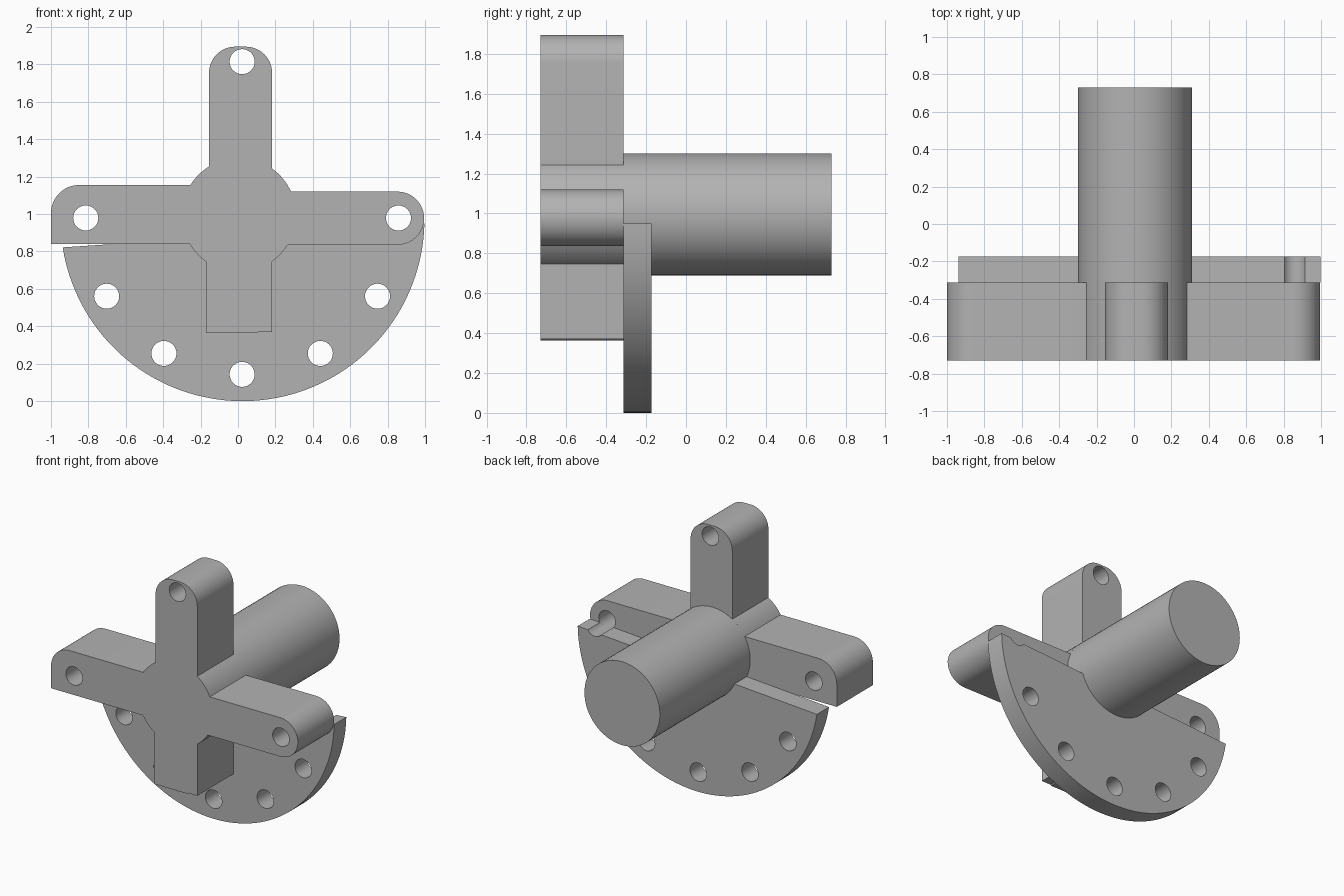
import bpy
import bmesh
from math import sin, cos, asin, acos, pi, radians

cube = bpy.data.objects.get("Cube")
if cube:
    bpy.data.objects.remove(cube, do_unlink=True)

grey = bpy.data.materials.new("plain grey")
grey.use_nodes = True
grey.diffuse_color = (0.45, 0.45, 0.45, 1)
grey.node_tree.nodes["Principled BSDF"].inputs["Base Color"].default_value = (0.45, 0.45, 0.45, 1)

FRONT, MID, PLATE_BACK, BACK = -0.73, -0.313, -0.173, 0.73
HUB_X, HUB_Z, HUB_R = 0.005, 0.995, 0.305


def arc(cx, cz, r, start, end, steps=16):
    """Points on an arc in the x-z plane, angles in radians."""
    angles = [start + (end - start) * i / steps for i in range(steps + 1)]
    return [(cx + r * cos(a), cz + r * sin(a)) for a in angles]


def add_prism(bm, outline, y0, y1):
    """Extrude an x-z outline from y0 to y1."""
    verts = [bm.verts.new((x, y0, z)) for x, z in outline]
    face = bm.faces.new(verts)
    result = bmesh.ops.extrude_face_region(bm, geom=[face])
    moved = [v for v in result["geom"] if isinstance(v, bmesh.types.BMVert)]
    bmesh.ops.translate(bm, verts=moved, vec=(0, y1 - y0, 0))


def make_part(name, prisms):
    bm = bmesh.new()
    for outline, y0, y1 in prisms:
        add_prism(bm, outline, y0, y1)
    bmesh.ops.recalc_face_normals(bm, faces=bm.faces)
    mesh = bpy.data.meshes.new(name)
    bm.to_mesh(mesh)
    bm.free()
    mesh.materials.append(grey)
    obj = bpy.data.objects.new(name, mesh)
    bpy.context.collection.objects.link(obj)
    return obj


def select_only(obj):
    bpy.ops.object.select_all(action="DESELECT")
    obj.select_set(True)
    bpy.context.view_layer.objects.active = obj


def hub_arc(start, end):
    return arc(HUB_X, HUB_Z, HUB_R, start, end, 8)


def rise(z):
    return asin((z - HUB_Z) / HUB_R)


def run(x):
    return acos((x - HUB_X) / HUB_R)


# Cross: four arms joined by the round hub, outlined anticlockwise
cross_outline = (
    arc(0.853, 0.978, 0.142, -pi / 2, pi / 2, 28)
    + hub_arc(rise(1.12), run(0.182))
    + arc(0.042, 1.755, 0.14, 0, pi / 2)
    + arc(-0.015, 1.755, 0.14, pi / 2, pi)
    + hub_arc(run(-0.155), pi - rise(1.155))
    + arc(-0.85, 1.005, 0.15, pi / 2, pi)
    + [(-1.0, 0.84)]
    + hub_arc(pi - rise(0.84), 2 * pi - run(-0.17))
    + [(-0.17, 0.363), (0.1, 0.363), (0.11, 0.37), (0.182, 0.37)]
    + hub_arc(-run(0.182), rise(0.836))
)
cross = make_part("cross_arms", [(cross_outline, FRONT, MID)])

# Half-disc flange with a slightly sloping top edge
DISC_X, DISC_R = 0.024, 0.973
flange_outline = arc(DISC_X, DISC_R, DISC_R, asin((0.95 - DISC_R) / DISC_R),
                     -pi - asin((0.822 - DISC_R) / DISC_R), 72)
flange = make_part("half_disc_flange", [(flange_outline, MID, PLATE_BACK)])

# Solid shaft
shaft = make_part("shaft", [(arc(HUB_X, HUB_Z, HUB_R, 0, 2 * pi, 72)[:-1], MID, BACK)])

# Bolt holes on a ring: five through the flange, three through the arms
ring = []
for degrees in (0, 90, 180, 210, 240, 270, 300, 330):
    a = radians(degrees)
    x, z = 0.022 + 0.836 * cos(a), 0.979 + 0.836 * sin(a)
    ring.append((arc(x, z, 0.067, 0, 2 * pi, 32)[:-1], -1, 0))
cutter = make_part("hole_cutter", ring)
cutter.hide_render = True

for part in (cross, flange):
    mod = part.modifiers.new("holes", "BOOLEAN")
    mod.operation = "DIFFERENCE"
    mod.solver = "EXACT"
    mod.object = cutter
    select_only(part)
    bpy.ops.object.modifier_apply(modifier=mod.name)
bpy.data.objects.remove(cutter, do_unlink=True)

for part in (cross, flange, shaft):
    select_only(part)
    bpy.ops.object.shade_smooth_by_angle(angle=radians(30))
